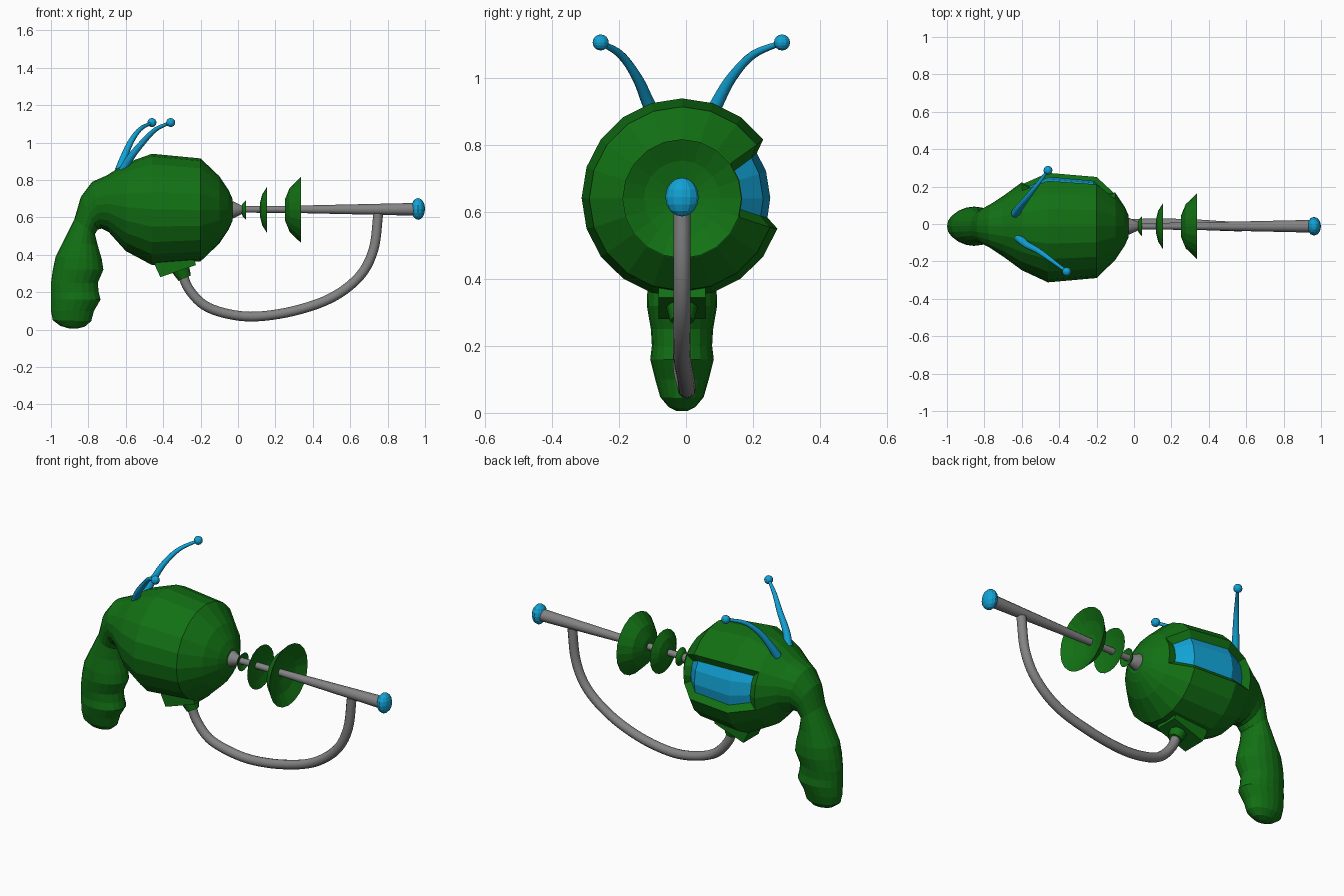
import bpy, bmesh, math
from mathutils import Vector

if "Cube" in bpy.data.objects:
    bpy.data.objects.remove(bpy.data.objects["Cube"])

Y0, AXIS = -0.012, 0.64   # barrel axis


def material(name, col):
    m = bpy.data.materials.new(name)
    m.use_nodes = True
    m.diffuse_color = (*col, 1)
    b = m.node_tree.nodes["Principled BSDF"]
    b.inputs["Base Color"].default_value = (*col, 1)
    b.inputs["Roughness"].default_value = 0.6
    return m


GREEN = material("green", (0.006, 0.165, 0.007))
BLUE = material("blue", (0.006, 0.36, 0.66))
GREY = material("grey", (0.23, 0.23, 0.23))


def finish(bm, name, *mats, smooth=False):
    bmesh.ops.recalc_face_normals(bm, faces=bm.faces)
    me = bpy.data.meshes.new(name)
    bm.to_mesh(me)
    bm.free()
    for m in mats:
        me.materials.append(m)
    ob = bpy.data.objects.new(name, me)
    bpy.context.collection.objects.link(ob)
    if smooth:
        for p in me.polygons:
            p.use_smooth = len(p.vertices) == 4
    return ob


def skin(bm, loops):
    """Bridge rings of vertices and cap both ends; returns faces per row."""
    rings = [[bm.verts.new(p) for p in loop] for loop in loops]
    n = len(rings[0])
    rows = [[bm.faces.new((a[k], a[(k + 1) % n], b[(k + 1) % n], b[k]))
             for k in range(n)] for a, b in zip(rings, rings[1:])]
    bm.faces.new(rings[0])
    bm.faces.new(rings[-1])
    return rows


def turned(name, profile, mat, n=16, z=AXIS, smooth=False):
    """Solid of revolution along x from (x, radius) points."""
    bm = bmesh.new()
    skin(bm, [[(x, Y0 + r * math.cos(math.tau * k / n), z + r * math.sin(math.tau * k / n))
               for k in range(n)] for x, r in profile])
    return finish(bm, name, mat, smooth=smooth)


def spline(points, steps=5):
    """Catmull-Rom samples through the points."""
    p = [Vector(q) for q in points]
    p = [2 * p[0] - p[1]] + p + [2 * p[-1] - p[-2]]
    out = []
    for i in range(1, len(p) - 2):
        a, b, c, d = p[i - 1:i + 3]
        for s in range(steps):
            t = s / steps
            out.append(0.5 * (2 * b + (c - a) * t + (2 * a - 5 * b + 4 * c - d) * t * t
                              + (3 * b - a - 3 * c + d) * t ** 3))
    return out + [p[-2]]


def tube(name, points, r0, r1, mat, n=10):
    path = spline(points)
    loops = []
    for i, p in enumerate(path):
        t = (path[min(i + 1, len(path) - 1)] - path[max(i - 1, 0)]).normalized()
        u = t.cross(Vector((0, 1, 0))).normalized()
        v = t.cross(u)
        r = r0 + (r1 - r0) * i / (len(path) - 1)
        loops.append([p + r * (u * math.cos(math.tau * k / n) + v * math.sin(math.tau * k / n))
                      for k in range(n)])
    bm = bmesh.new()
    skin(bm, loops)
    return finish(bm, name, mat, smooth=True)


def ball(name, loc, size, mat, u=12, v=8):
    bm = bmesh.new()
    bmesh.ops.create_uvsphere(bm, u_segments=u, v_segments=v, radius=1)
    for vert in bm.verts:
        vert.co = Vector([c * s + l for c, s, l in zip(vert.co, size, loc)])
    return finish(bm, name, mat)


# Body and grip: (back/top x, z, front/bottom x, z, half width)
SECTIONS = [
    (-.03, .70, -.03, .58, .06), (-.05, .745, -.05, .535, .105),
    (-.10, .82, -.10, .46, .18), (-.20, .915, -.20, .365, .277),
    (-.46, .94, -.46, .345, .30), (-.60, .89, -.60, .42, .235),
    (-.70, .825, -.69, .52, .165), (-.78, .79, -.73, .54, .125),
    (-.84, .71, -.75, .535, .10), (-.875, .59, -.765, .51, .085),
    (-.93, .48, -.75, .45, .092), (-.975, .39, -.728, .375, .103),
    (-.99, .32, -.72, .32, .105), (-1.0, .25, -.75, .25, .093),
    (-1.0, .20, -.745, .20, .09), (-1.0, .16, -.735, .16, .095),
    (-1.0, .10, -.77, .10, .08), (-.99, .05, -.785, .045, .065),
    (-.95, .02, -.82, .015, .04), (-.90, .005, -.86, .005, .015),
]
SIDES = 20
bm = bmesh.new()
loops = []
for bx, bz, fx, fz, w in SECTIONS:
    c = Vector(((bx + fx) / 2, Y0, (bz + fz) / 2))
    h = Vector(((bx - fx) / 2, 0, (bz - fz) / 2))
    loops.append([c + h * math.sin(math.tau * k / SIDES)
                  + Vector((0, w * math.cos(math.tau * k / SIDES), 0)) for k in range(SIDES)])
rows = skin(bm, loops)
bmesh.ops.recalc_face_normals(bm, faces=bm.faces)
# Recessed window on the back side
window = [rows[i][k] for i in (2, 3, 4) for k in (-1, 0, 1)]
bmesh.ops.inset_region(bm, faces=window, thickness=0.028, depth=-0.035, use_even_offset=True)
for f in window:
    f.material_index = 1
finish(bm, "body_and_grip", GREEN, BLUE)

# Barrel with flared neck
turned("barrel_neck", [(-.05, .048), (-.025, .045), (.03, .018)], GREY, 12, smooth=True)
turned("barrel", [(0, .018), (.28, .019), (.95, .034)], GREY, 12, z=AXIS + .003, smooth=True)
ball("muzzle_ball", (.963, Y0, .645), (.037, .05, .058), BLUE)

# Concave dishes, growing toward the muzzle
for i, (x0, x1, r) in enumerate([(.018, .042, .052), (.118, .156, .125), (.25, .338, .178)]):
    d = x1 - x0
    turned(f"barrel_dish_{i + 1}",
           [(x0, .01), (x0, r * .3), (x0 + d * .3, r * .66), (x1, r),
            (x0 + d * .62, r * .64), (x0 + d * .4, r * .25), (x0 + d * .38, .01)],
           GREEN, 20)

# Guard tube under the barrel
tube("guard_tube",
     [(-.30, Y0, .31), (-.265, Y0, .22), (-.18, Y0, .13), (-.05, Y0 + .01, .083),
      (.10, Y0 + .015, .07), (.30, Y0 + .012, .10), (.50, Y0, .17),
      (.65, Y0, .285), (.725, Y0, .43), (.75, Y0, .62)], .026, .026, GREY, 12)

# Wedge mount joining the guard to the body
bm = bmesh.new()
outline = [(-.445, .345), (-.415, .28), (-.225, .345), (-.24, .40), (-.43, .40)]
skin(bm, [[(x, Y0 + s * .07, z) for x, z in outline] for s in (-1, 1)])
finish(bm, "guard_mount", GREEN)
tube("guard_socket", [(-.325, Y0, .37), (-.305, Y0, .32), (-.285, Y0, .275)], .06, .036, GREEN, 8)

# Antennae with ball tips
ANTENNAE = {
    "back_antenna": [(-.635, .055, .85), (-.61, .09, .92), (-.575, .135, 1.0),
                     (-.525, .20, 1.07), (-.46, .287, 1.107)],
    "front_antenna": [(-.615, -.075, .85), (-.575, -.11, .92), (-.51, -.145, 1.0),
                      (-.44, -.195, 1.07), (-.36, -.255, 1.107)],
}
for name, pts in ANTENNAE.items():
    tube(name, pts, .024, .008, BLUE, 8)
    ball(name + "_tip", pts[-1], (.024,) * 3, BLUE)
